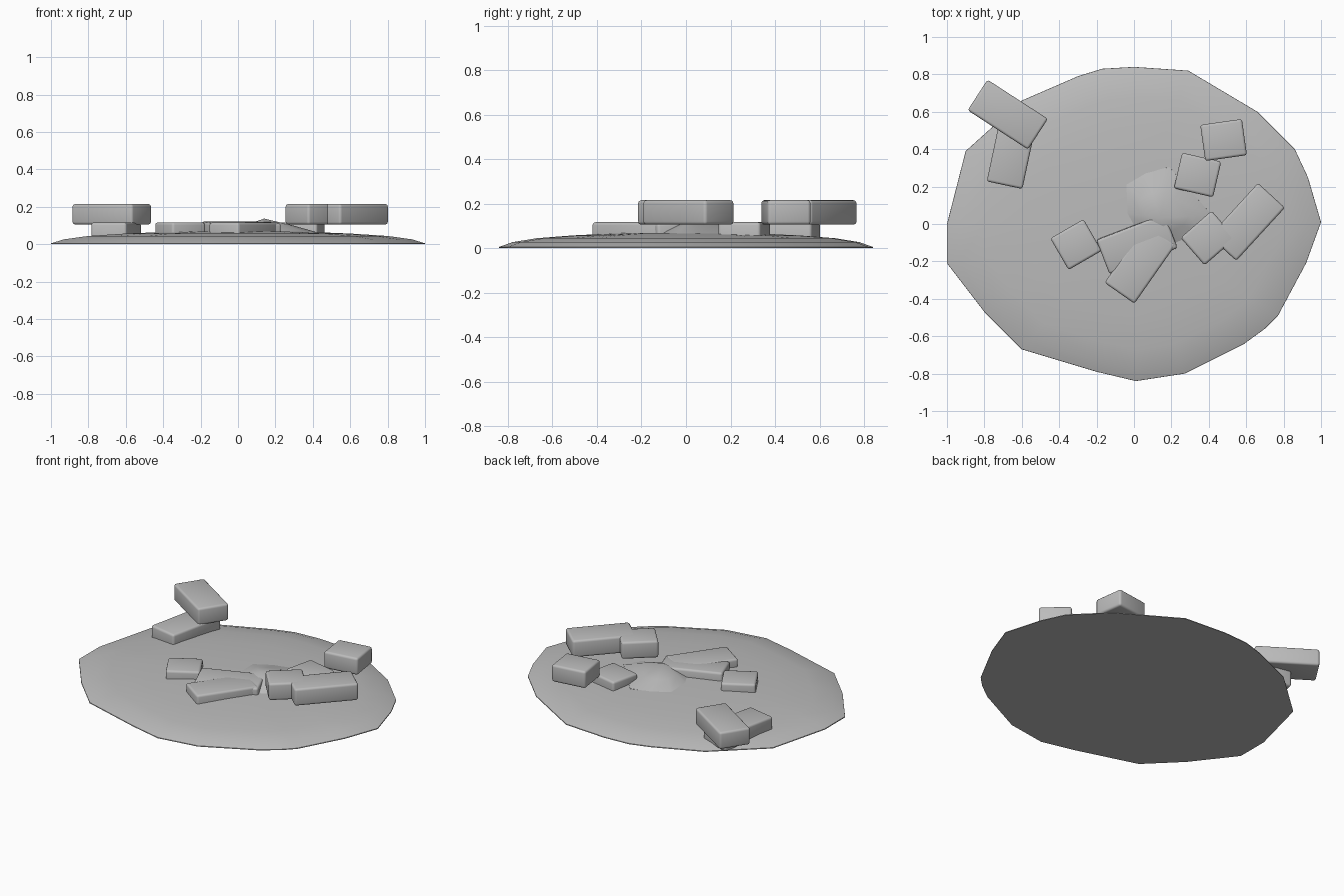
import bpy, bmesh, math
from mathutils import Vector

cube = bpy.data.objects.get("Cube")
if cube:
    bpy.data.objects.remove(cube, do_unlink=True)

# One plain grey for the whole model
grey = bpy.data.materials.new("stone grey")
grey.use_nodes = True
colour = (0.5, 0.5, 0.5, 1)
grey.diffuse_color = colour
bsdf = next(n for n in grey.node_tree.nodes if n.type == 'BSDF_PRINCIPLED')
bsdf.inputs["Base Color"].default_value = colour


def finish(bm, name, angle):
    bmesh.ops.recalc_face_normals(bm, faces=bm.faces)
    mesh = bpy.data.meshes.new(name)
    bm.to_mesh(mesh)
    bm.free()
    mesh.materials.append(grey)
    ob = bpy.data.objects.new(name, mesh)
    bpy.context.collection.objects.link(ob)
    bpy.ops.object.select_all(action='DESELECT')
    ob.select_set(True)
    bpy.context.view_layer.objects.active = ob
    bpy.ops.object.shade_smooth_by_angle(angle=math.radians(angle))
    return ob


def heap(name, outline, peak, rings, angle):
    """Closed mound: the outline shrinks towards the peak, ring by ring."""
    bm = bmesh.new()
    c = Vector(peak[:2])
    loops = []
    for scale, z in rings:
        pts = [c + (Vector(p) - c) * scale for p in outline]
        loops.append([bm.verts.new((p.x, p.y, z)) for p in pts])
    n = len(outline)
    for low, high in zip(loops, loops[1:]):
        for i in range(n):
            j = (i + 1) % n
            bm.faces.new((low[i], low[j], high[j], high[i]))
    top = bm.verts.new(peak)
    for i in range(n):
        bm.faces.new((loops[-1][i], loops[-1][(i + 1) % n], top))
    bm.faces.new(loops[0])
    return finish(bm, name, angle)


# Broad, shallow ground mound
ground = [(1, 0.01), (0.92, -0.21), (0.77, -0.49), (0.7, -0.56), (0.59, -0.64),
          (0.27, -0.8), (0.01, -0.84), (-0.2, -0.79), (-0.6, -0.67),
          (-0.8, -0.47), (-1, -0.21), (-1, 0), (-0.9, 0.39), (-0.6, 0.66),
          (-0.3, 0.79), (-0.17, 0.83), (0, 0.84), (0.29, 0.82), (0.66, 0.6),
          (0.86, 0.4), (0.93, 0.25)]
heap("ground_mound", ground, (0, 0, 0.072),
     [(1, 0), (0.999, 0.005), (0.93, 0.026), (0.8, 0.044), (0.6, 0.057), (0.35, 0.067)], 40)

# Small rubble heap among the bricks
rubble = [(0.42, 0.05), (0.27, 0.22), (0.19, 0.31), (0.06, 0.28), (-0.05, 0.22),
          (-0.05, 0.06), (0, -0.04), (0.2, -0.12), (0.36, -0.04)]
heap("rubble_heap", rubble, (0.14, 0.03, 0.137),
     [(1, 0.03), (0.98, 0.066), (0.55, 0.1)], 35)

# Bricks: name, centre x and y, length, turn, upper layer, sideways tilt
WIDTH, HEIGHT = 0.195, 0.11
bricks = [
    ("left_upper_brick", -0.675, 0.585, 0.385, -33, True, 0),
    ("left_lower_brick", -0.652, 0.396, 0.385, 78, False, 0),
    ("left_half_brick", -0.31, -0.11, 0.205, 30, False, 0),
    ("middle_back_brick", 0.015, -0.105, 0.39, 21, False, 3),
    ("middle_front_brick", 0.033, -0.212, 0.385, 55, False, 0),
    ("right_half_brick", 0.396, -0.075, 0.22, 41, True, 0),
    ("right_upper_brick", 0.605, 0.011, 0.385, 47.5, True, 0),
    ("back_upper_half_brick", 0.479, 0.449, 0.225, 8, True, 0),
    ("back_lower_half_brick", 0.34, 0.262, 0.215, -13, False, 0),
]
for name, x, y, length, turn, upper, tilt in bricks:
    bm = bmesh.new()
    bmesh.ops.create_cube(bm, size=1)
    bmesh.ops.scale(bm, vec=(length, WIDTH, HEIGHT), verts=bm.verts)
    bmesh.ops.bevel(bm, geom=bm.edges[:], offset=0.014, segments=3,
                    profile=0.5, affect='EDGES')
    brick = finish(bm, name, 40)
    brick.location = (x, y, 0.16 if upper else 0.061)
    brick.rotation_euler = (math.radians(tilt), 0, math.radians(turn))
